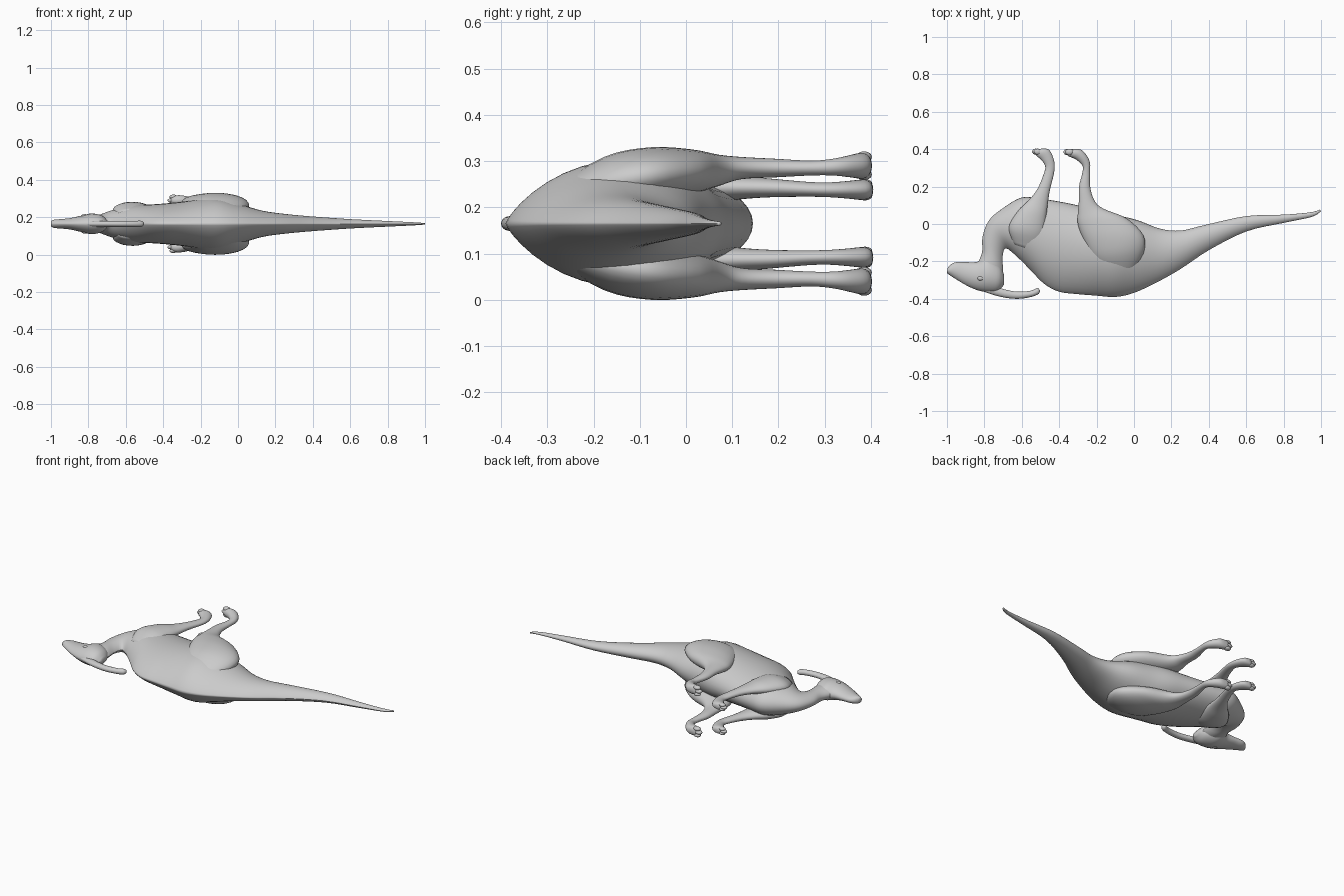
import bpy, bmesh, math
from mathutils import Vector

if "Cube" in bpy.data.objects:
    bpy.data.objects.remove(bpy.data.objects["Cube"], do_unlink=True)

MID = 0.165  # height of the symmetry plane of the animal lying on its side

skin = bpy.data.materials.new("plain_grey")
skin.use_nodes = True
skin.diffuse_color = (0.6, 0.6, 0.6, 1)
skin.node_tree.nodes["Principled BSDF"].inputs["Base Color"].default_value = (0.6, 0.6, 0.6, 1)


def finish(name, bm):
    bmesh.ops.recalc_face_normals(bm, faces=bm.faces)
    mesh = bpy.data.meshes.new(name)
    bm.to_mesh(mesh)
    bm.free()
    mesh.materials.append(skin)
    mesh.shade_smooth()
    obj = bpy.data.objects.new(name, mesh)
    bpy.context.collection.objects.link(obj)
    return obj


def spline(rows, steps):
    """Catmull-Rom interpolation of the section rows."""
    out = []
    for i in range(len(rows) - 1):
        p0, p1 = rows[max(i - 1, 0)], rows[i]
        p2, p3 = rows[i + 1], rows[min(i + 2, len(rows) - 1)]
        for k in range(steps):
            t = k / steps
            out.append([0.5 * (2 * b + (c - a) * t + (2 * a - 5 * b + 4 * c - d) * t * t
                               + (3 * b - a - 3 * c + d) * t ** 3)
                        for a, b, c, d in zip(p0, p1, p2, p3)])
    out.append(list(rows[-1]))
    return out


def loft(name, rows, side=1, pinch=1.0, wide=0.5, sides=28, steps=4):
    """Row: edge point A (x, y), edge point B (x, y), half thickness, offset from the middle.
    pinch above 1 sharpens the A side; wide places the thickest spot between A and B."""
    bm = bmesh.new()
    rings = []
    for ax, ay, bx, by, hw, off in spline(rows, steps):
        a, b = Vector((ax, ay, 0)), Vector((bx, by, 0))
        c = a.lerp(b, wide)
        ring = []
        for k in range(sides):
            t = 2 * math.pi * k / sides
            u, s = math.cos(t), math.sin(t)
            p = c + ((a - c) * u if u > 0 else (b - c) * -u)
            w = math.copysign(abs(s) ** (pinch if u > 0 else 1.0), s) * max(hw, 0.002)
            ring.append(bm.verts.new((p.x, p.y, MID + side * off + w)))
        rings.append(ring)
    for r, q in zip(rings, rings[1:]):
        for k in range(sides):
            n = (k + 1) % sides
            bm.faces.new((r[k], r[n], q[n], q[k]))
    bm.faces.new(rings[0])
    bm.faces.new(rings[-1])
    return finish(name, bm)


def ball(name, loc, size):
    bm = bmesh.new()
    bmesh.ops.create_uvsphere(bm, u_segments=16, v_segments=10, radius=1)
    for v in bm.verts:
        v.co = Vector(v.co[i] * size[i] + loc[i] for i in range(3))
    return finish(name, bm)


# Tail, trunk and neck in one skin, from tail tip to throat
loft("body", [
    (1.0, .068, .995, .077, .004, 0), (.95, .038, .94, .062, .008, 0),
    (.8, .006, .8, .05, .015, 0), (.6, -.04, .6, .042, .025, 0),
    (.4, -.14, .38, -.005, .04, 0), (.25, -.24, .25, -.035, .053, 0),
    (.12, -.313, .14, -.025, .07, 0), (0, -.368, .02, .02, .105, 0),
    (-.1, -.39, -.1, .05, .135, 0), (-.2, -.383, -.2, .08, .132, 0),
    (-.3, -.375, -.3, .10, .118, 0), (-.4, -.362, -.4, .12, .108, 0),
    (-.48, -.32, -.5, .135, .102, 0), (-.55, -.25, -.6, .142, .098, 0),
    (-.62, -.18, -.70, .085, .075, 0), (-.685, -.13, -.775, .02, .048, 0),
    (-.703, -.18, -.81, -.07, .037, 0), (-.70, -.25, -.812, -.15, .037, 0),
    (-.71, -.31, -.84, -.22, .04, 0)], pinch=1.6, wide=.56, sides=36)

# Head, from beak to nape
loft("head", [
    (-1.0, -.262, -.997, -.236, .015, 0), (-.985, -.274, -.98, -.217, .022, 0),
    (-.95, -.296, -.95, -.204, .025, 0), (-.90, -.326, -.9, -.204, .03, 0),
    (-.84, -.353, -.84, -.203, .043, 0), (-.78, -.365, -.785, -.18, .055, 0),
    (-.73, -.36, -.72, -.22, .043, 0), (-.695, -.325, -.695, -.27, .012, 0)], pinch=1.3)

# Backward sweeping tubular crest
loft("crest", [
    (-.87, -.338, -.85, -.31, .012, 0), (-.78, -.37, -.77, -.325, .016, 0),
    (-.70, -.392, -.69, -.35, .016, 0), (-.62, -.40, -.62, -.362, .016, 0),
    (-.55, -.39, -.555, -.357, .016, 0), (-.51, -.374, -.525, -.345, .016, 0),
    (-.502, -.355, -.513, -.341, .008, 0)], sides=20)

HIND = [
    (-.13, -.29, -.02, -.28, .02, .06), (-.22, -.19, .05, -.16, .055, .09),
    (-.27, -.09, .05, -.06, .06, .105), (-.30, .0, -.04, .03, .048, .112),
    (-.30, .06, -.16, .08, .034, .115), (-.295, .12, -.208, .12, .024, .12),
    (-.294, .2, -.233, .19, .02, .12), (-.277, .27, -.235, .27, .016, .12),
    (-.275, .31, -.235, .325, .018, .122), (-.31, .345, -.252, .365, .024, .124),
    (-.35, .362, -.285, .398, .028, .125), (-.365, .38, -.335, .402, .022, .125)]

FORE = [
    (-.64, -.11, -.52, -.15, .02, .055), (-.67, -.02, -.48, -.06, .042, .072),
    (-.62, .07, -.47, .03, .037, .078), (-.56, .13, -.462, .1, .026, .078),
    (-.515, .19, -.45, .18, .02, .077), (-.482, .27, -.43, .26, .016, .074),
    (-.475, .31, -.424, .31, .016, .073), (-.498, .345, -.432, .355, .019, .073),
    (-.525, .368, -.455, .397, .022, .073), (-.525, .39, -.49, .405, .017, .073)]

# Limbs, toes and eyes on both flanks
for side, flank in ((1, "upper"), (-1, "lower")):
    loft(flank + "_hind_leg", HIND, side)
    loft(flank + "_fore_leg", FORE, side)
    for i in (-1, 0, 1):
        lead = -.01 if i == 0 else 0
        ball(f"{flank}_hind_toe_{i + 2}",
             (-.345 + lead, .385, MID + side * .125 + i * .019), (.022, .017, .012))
        ball(f"{flank}_fore_toe_{i + 2}",
             (-.515 + lead, .387, MID + side * .073 + i * .013), (.02, .016, .01))
    ball(flank + "_eye", (-.82, -.29, MID + side * .042), (.017, .013, .01))
